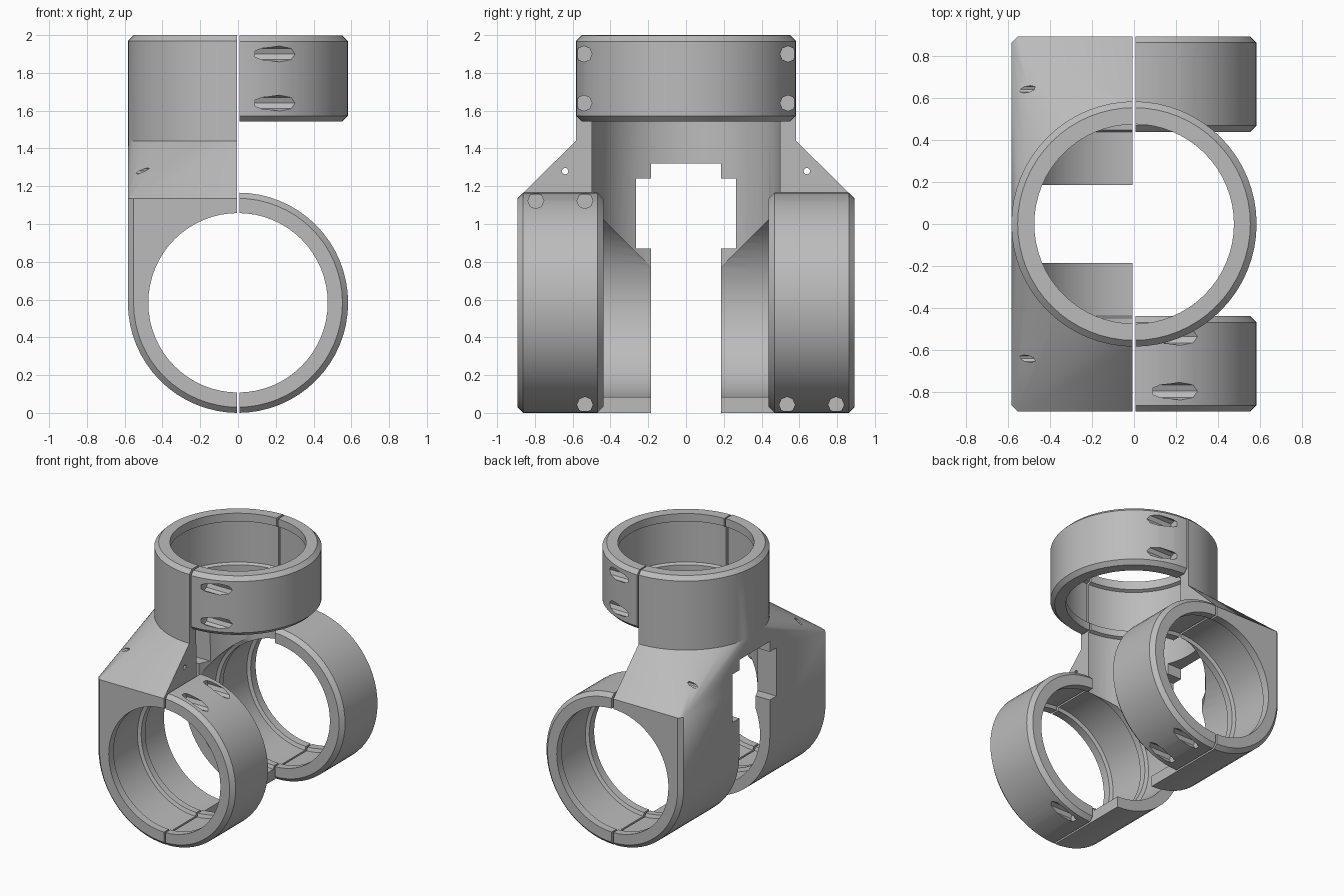
import bpy, bmesh, math
from mathutils import Matrix, Vector

if "Cube" in bpy.data.objects:
    bpy.data.objects.remove(bpy.data.objects["Cube"])

R, BORE, LIP = 0.583, 0.50, 0.475      # outer, bore and end-lip radii
AXIS_Z, RING_Y, RING_Z = 0.583, 0.665, 1.77
HALF, CH, SEG = 0.227, 0.03, 64        # half ring width, chamfer, sides
FACE = -0.006                          # split face of the body

grey = bpy.data.materials.new("plain grey")
grey.use_nodes = True
colour = (0.5, 0.5, 0.5, 1)
grey.diffuse_color = colour
grey.node_tree.nodes["Principled BSDF"].inputs["Base Color"].default_value = colour


def finish(bm, name):
    bmesh.ops.recalc_face_normals(bm, faces=bm.faces)
    mesh = bpy.data.meshes.new(name)
    bm.to_mesh(mesh)
    bm.free()
    mesh.materials.append(grey)
    ob = bpy.data.objects.new(name, mesh)
    bpy.context.collection.objects.link(ob)
    return ob


def hull(points, name):
    bm = bmesh.new()
    for p in points:
        bm.verts.new(p)
    res = bmesh.ops.convex_hull(bm, input=bm.verts)
    loose = [v for v in bm.verts if not v.link_faces]
    bmesh.ops.delete(bm, geom=loose, context='VERTS')
    bmesh.ops.dissolve_limit(bm, angle_limit=0.001, verts=bm.verts, edges=bm.edges)
    return finish(bm, name)


def lathe(profile, name, matrix, closed):
    """Turn (radius, height) points about z; closed profiles make rings."""
    bm = bmesh.new()
    loops = [[bm.verts.new((r * math.cos(a), r * math.sin(a), z))
              for a in (math.tau * i / SEG for i in range(SEG))] for r, z in profile]
    pairs = list(zip(loops, loops[1:])) + ([(loops[-1], loops[0])] if closed else [])
    for lo, hi in pairs:
        for i in range(SEG):
            j = (i + 1) % SEG
            bm.faces.new((lo[i], lo[j], hi[j], hi[i]))
    if not closed:
        bm.faces.new(loops[0])
        bm.faces.new(loops[-1])
    bm.transform(matrix)
    return finish(bm, name)


def box(lo, hi):
    return hull([(x, y, z) for x in (lo[0], hi[0]) for y in (lo[1], hi[1])
                 for z in (lo[2], hi[2])], "cutter")


def rods(spots, radius, x0, x1, matrix=Matrix()):
    """Several short pegs along x, used to drill holes."""
    bm = bmesh.new()
    for y, z in spots:
        place = Matrix.Translation(((x0 + x1) / 2, y, z)) @ Matrix.Rotation(math.pi / 2, 4, 'Y')
        bmesh.ops.create_cone(bm, cap_ends=True, segments=8, radius1=radius,
                              radius2=radius, depth=x1 - x0, matrix=place)
    bm.transform(matrix)
    return finish(bm, "cutter")


def combine(ob, other, operation='DIFFERENCE'):
    mod = ob.modifiers.new("cut", 'BOOLEAN')
    mod.operation, mod.object, mod.solver = operation, other, 'EXACT'
    bpy.context.view_layer.objects.active = ob
    bpy.ops.object.modifier_apply(modifier=mod.name)
    bpy.data.objects.remove(other)


def smooth(ob):
    bpy.ops.object.select_all(action='DESELECT')
    ob.select_set(True)
    bpy.context.view_layer.objects.active = ob
    bpy.ops.object.shade_smooth_by_angle(angle=math.radians(25))


def half_disc(radius, z):
    pts = [(FACE, s * radius, z) for s in (-1, 1)]
    for i in range(1, SEG // 2):
        a = math.pi / 2 + math.tau * i / SEG
        pts.append((radius * math.cos(a), radius * math.sin(a), z))
    return pts


# Body: rounded lower block with chamfered ends, sloping up to the socket
END, TOP, SHOULDER = RING_Y + HALF, 1.135, 1.44
points = half_disc(R, SHOULDER)
for side in (-1, 1):
    for y, inset in ((END - CH, 0), (END, CH)):
        r = R - inset
        for i in range(SEG // 4 + 1):
            a = math.tau * i / SEG
            points.append((min(FACE, -r * math.cos(a)), side * y, AXIS_Z - r * math.sin(a)))
        points += [(-r, side * y, TOP), (FACE, side * y, TOP)]
body = hull(points, "body")

# Upright half socket
socket = hull(half_disc(R, 1.3) + half_disc(R, 2 - CH) + half_disc(R - CH, 2), "socket")
combine(body, socket, 'UNION')

# Bores with a thin lip at each end of every seat
turn = Matrix.Rotation(math.pi / 2, 4, 'X')
low, high = RING_Y - HALF, END
half_bore = [(BORE, low), (LIP, low + 0.01), (LIP, low + 0.06), (BORE, low + 0.07),
             (BORE, high - 0.07), (LIP, high - 0.06), (LIP, high + 0.1)]
cross_bore = [(r, -y) for r, y in reversed(half_bore)] + half_bore
combine(body, lathe(cross_bore, "cutter", Matrix.Translation((0, 0, AXIS_Z)) @ turn, False))
shift = RING_Z - RING_Y
up_bore = [(BORE - 0.002, AXIS_Z)] + [(r - 0.001, y + shift) for r, y in half_bore]
combine(body, lathe(up_bore, "cutter", Matrix(), False))

# Stepped window between the two legs, and small fixing holes
combine(body, box((-1, -0.185, -0.1), (0.1, 0.185, 1.32)))
combine(body, box((-1, -0.265, 0.87), (0.1, 0.265, 1.24)))
combine(body, rods([(s * 0.64, 1.28) for s in (-1, 1)], 0.018, -1, 0.1))
smooth(body)

# Half-ring clips with screw pockets
ring = [(R - CH, -HALF), (R, CH - HALF), (R, HALF - CH), (R - CH, HALF),
        (LIP, HALF), (LIP, HALF - 0.06), (BORE, HALF - 0.07),
        (BORE, 0.07 - HALF), (LIP, 0.06 - HALF), (LIP, -HALF)]
clips = {
    "top_clip": Matrix.Translation((0, 0, RING_Z)),
    "front_clip": Matrix.Translation((0, -RING_Y, AXIS_Z)) @ turn,
    "back_clip": Matrix.Translation((0, RING_Y, AXIS_Z)) @ turn,
}
pockets = [(s * 0.54, t * 0.13) for s in (-1, 1) for t in (-1, 1)]
for name, matrix in clips.items():
    clip = lathe(ring, name, matrix, True)
    combine(clip, box((-1, -2, -1), (0.008, 2, 3)))
    combine(clip, rods(pockets, 0.042, 0.09, 0.7, matrix))
    smooth(clip)
